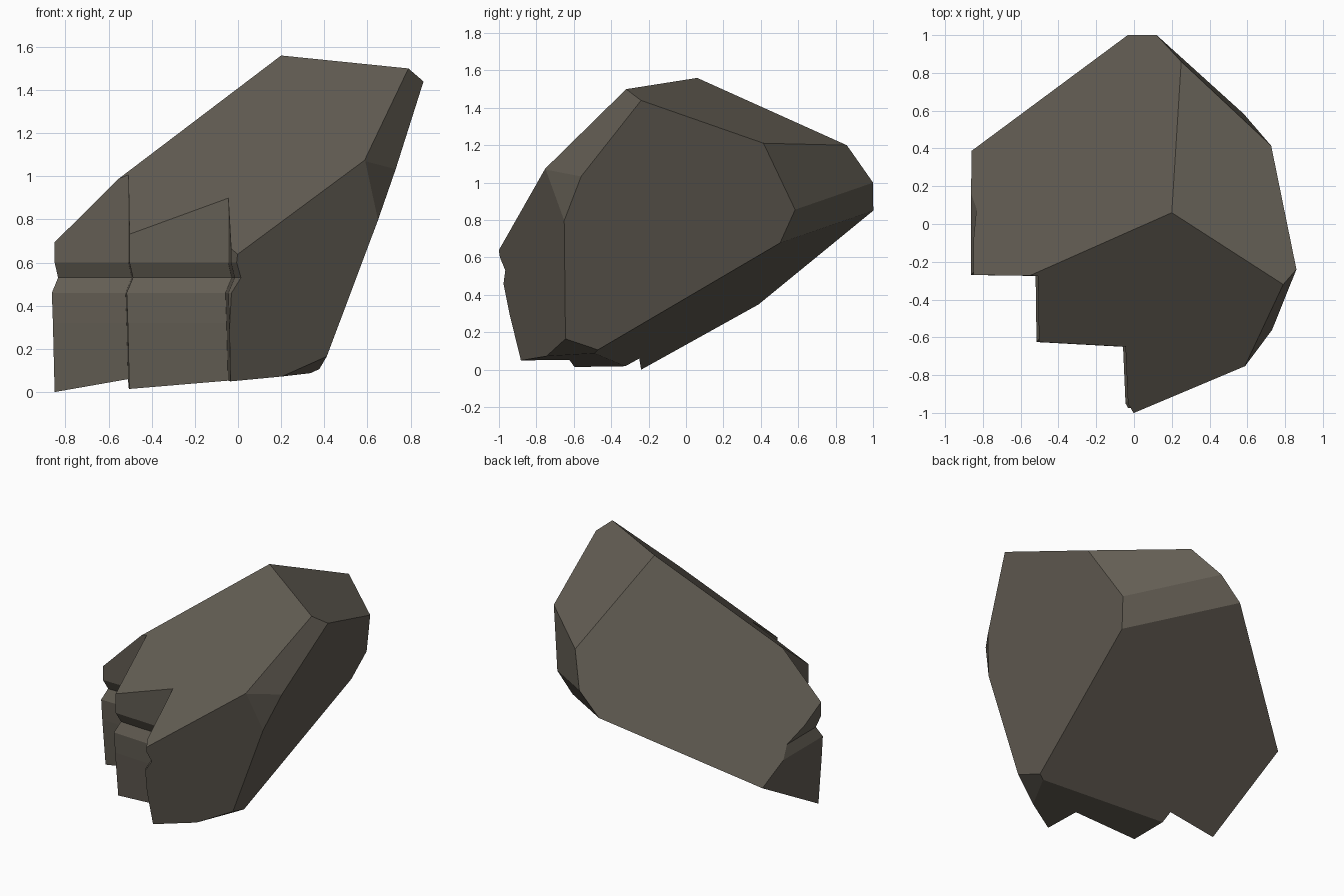
import bpy, bmesh
from mathutils import Vector

if "Cube" in bpy.data.objects:
    bpy.data.objects.remove(bpy.data.objects["Cube"])

# Corner points of the uncut boulder
peak = (0.20, 0.06, 1.56)
top_r = (0.79, -0.32, 1.50)
top_r2 = (0.86, -0.24, 1.44)
front_r = (0.59, -0.75, 1.07)
front_r2 = (0.74, -0.55, 1.05)
front_r3 = (0.65, -0.65, 0.80)
front = (0.00, -1.00, 0.64)
low_r = (0.40, -0.65, 0.16)
low_r2 = (0.36, -0.485, 0.10)
low_f = (0.20, -0.75, 0.071)
back_r = (0.73, 0.41, 1.22)
back_top = (0.25, 0.86, 1.20)
back_mid = (0.12, 1.00, 1.00)
back_low = (-0.03, 1.00, 0.85)
back_r2 = (0.58, 0.58, 0.85)
left_back = (-0.86, 0.39, 0.35)
left_foot = (-0.85, -0.24, 0.0)

# Each facet is a cutting plane through three corners
facets = [
    (peak, top_r, front),                  # sloping front
    (peak, back_top, (-0.55, -0.27, 0.99)),  # sloping left back
    (peak, top_r, back_top),               # top right
    (front, front_r, low_r),               # lower front
    (top_r, top_r2, front_r),              # right front bevel
    (front_r, front_r2, front_r3),         # small corner
    (top_r2, back_r, front_r3),            # right side
    (back_top, back_mid, back_r),          # back bevel, upper
    (back_mid, back_low, back_r2),         # back bevel, lower
    (left_back, back_low, left_foot),      # sloping underside
    (low_r, low_r2, low_f),                # small foot corner
    ((-0.03, -0.88, 0.05), (0.33, -0.5, 0.087), (-0.49, -0.63, 0.015)),  # foot
]


def make_object(name, bm):
    bmesh.ops.recalc_face_normals(bm, faces=bm.faces)
    mesh = bpy.data.meshes.new(name)
    bm.to_mesh(mesh)
    bm.free()
    ob = bpy.data.objects.new(name, mesh)
    bpy.context.collection.objects.link(ob)
    return ob


# Boulder: a big block trimmed by every facet plane
bm = bmesh.new()
bmesh.ops.create_cube(bm, size=5)
centre = Vector((0, 0, 0.7))
for a, b, c in facets:
    a, b, c = Vector(a), Vector(b), Vector(c)
    n = (b - a).cross(c - a).normalized()
    if n.dot(centre - a) > 0:
        n = -n
    bmesh.ops.bisect_plane(bm, geom=bm.verts[:] + bm.edges[:] + bm.faces[:],
                           plane_co=a, plane_no=n, clear_outer=True, dist=1e-5)
    bmesh.ops.holes_fill(bm, edges=[e for e in bm.edges if e.is_boundary], sides=0)
rock = make_object("boulder", bm)

# Stepped break on the front left, with a shallow groove running across it
steps = [(-0.85, 0.8), (-0.85, -0.27), (-0.508, -0.275), (-0.503, -0.625),
         (-0.045, -0.65), (-0.032, -0.95), (0.032, -1.06),
         (0.03, -3), (-3, -3), (-3, 0.8)]
levels = [(-0.5, 0.0, 0.03), (0.0, 0.0, 0.03), (0.32, -0.008, 0.005),
          (0.46, -0.013, 0.0), (0.53, 0.016, 0.035), (0.60, 0.0, 0.0),
          (3.0, 0.0, 0.004)]
bm = bmesh.new()
rings = [[bm.verts.new((x + dx, y + dy, z)) for x, y in steps] for z, dx, dy in levels]
for lo, hi in zip(rings, rings[1:]):
    for i in range(len(steps)):
        j = (i + 1) % len(steps)
        bm.faces.new((lo[i], lo[j], hi[j], hi[i]))
bm.faces.new(rings[0][::-1])
bm.faces.new(rings[-1])
cutter = make_object("break_cutter", bm)
cutter.hide_render = True

mod = rock.modifiers.new("break", 'BOOLEAN')
mod.operation = 'DIFFERENCE'
mod.solver = 'EXACT'
mod.object = cutter
bpy.context.view_layer.objects.active = rock
bpy.ops.object.modifier_apply(modifier=mod.name)
bpy.data.objects.remove(cutter)

# Single stone colour, flat faces
stone = bpy.data.materials.new("grey brown stone")
stone.diffuse_color = (0.125, 0.111, 0.088, 1)
stone.use_nodes = True
stone.node_tree.nodes["Principled BSDF"].inputs["Base Color"].default_value = stone.diffuse_color
rock.data.materials.clear()
rock.data.materials.append(stone)
for p in rock.data.polygons:
    p.use_smooth = False
    p.material_index = 0
